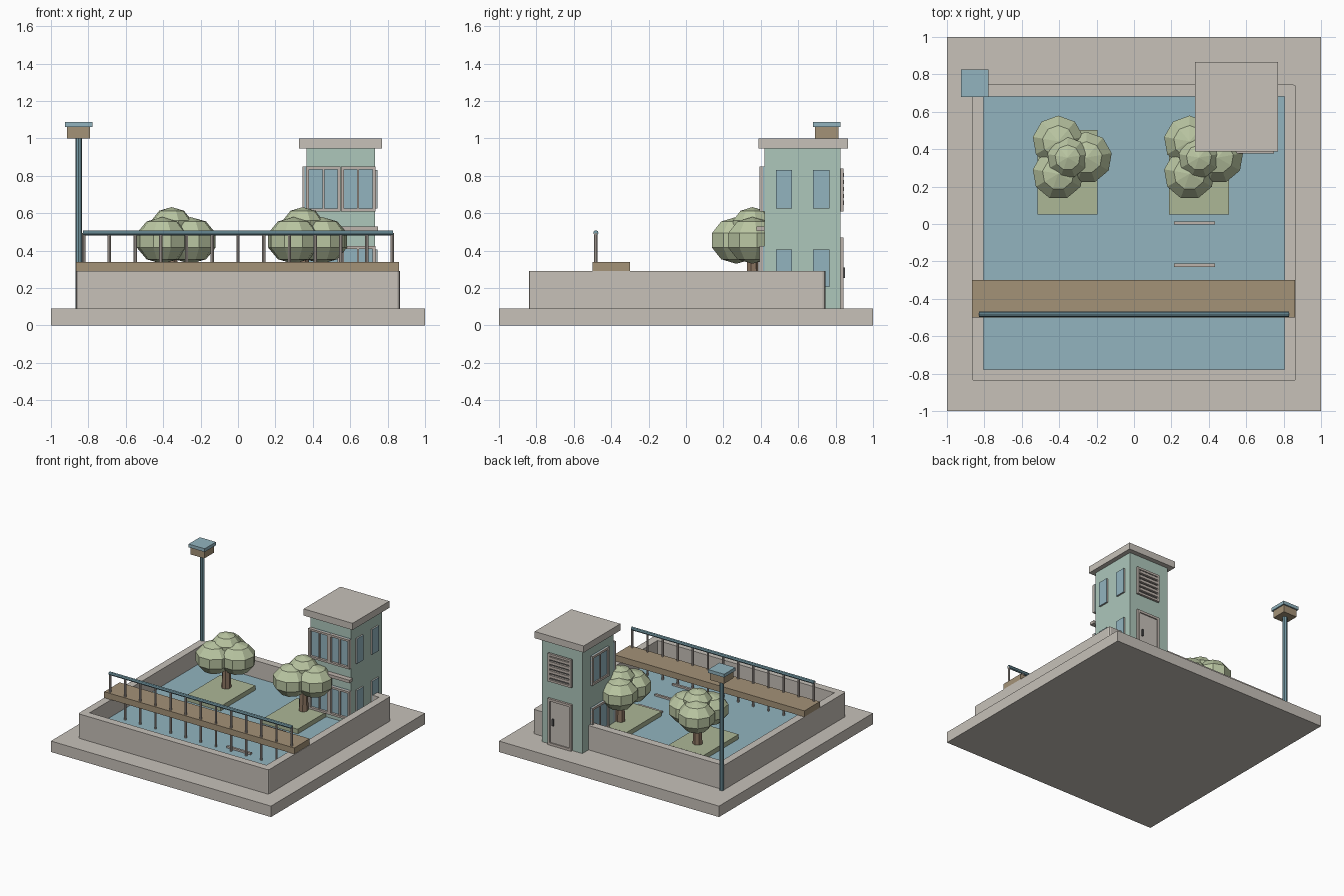
import bpy, bmesh, math
from mathutils import Matrix

if "Cube" in bpy.data.objects:
    bpy.data.objects.remove(bpy.data.objects["Cube"])


def material(name, rgb):
    m = bpy.data.materials.new(name)
    lin = [((c / 255 + 0.055) / 1.055) ** 2.4 for c in rgb]
    m.diffuse_color = (*lin, 1)
    m.use_nodes = True
    m.node_tree.nodes["Principled BSDF"].inputs["Base Color"].default_value = m.diffuse_color
    return m


STONE = material("stone", (199, 193, 185))
WATER = material("water_blue", (146, 180, 191))
WALL = material("pale_green_wall", (173, 199, 187))
WOOD = material("wood", (164, 146, 119))
BARK = material("bark", (140, 118, 98))
LEAF = material("leaf", (186, 198, 162))
GRASS = material("grass", (172, 183, 150))
TRIM = material("trim", (190, 180, 172))
METAL = material("blue_metal", (120, 158, 170))
DARK = material("dark_grey", (92, 92, 92))


def finish(name, bm, *mats):
    me = bpy.data.meshes.new(name)
    bm.to_mesh(me)
    bm.free()
    for m in mats:
        me.materials.append(m)
    ob = bpy.data.objects.new(name, me)
    bpy.context.collection.objects.link(ob)
    return ob


def box_bm(x0, x1, y0, y1, z0, z1):
    bm = bmesh.new()
    mat = Matrix.Translation(((x0 + x1) / 2, (y0 + y1) / 2, (z0 + z1) / 2))
    mat = mat @ Matrix.Diagonal((abs(x1 - x0), abs(y1 - y0), abs(z1 - z0), 1))
    bmesh.ops.create_cube(bm, size=1, matrix=mat)
    return bm


def box(name, mat, *b):
    return finish(name, box_bm(*b), mat)


def cone(name, mat, x, y, z0, z1, r0, r1, sides):
    bm = bmesh.new()
    bmesh.ops.create_cone(bm, cap_ends=True, segments=sides, radius1=r0, radius2=r1,
                          depth=z1 - z0, matrix=Matrix.Translation((x, y, (z0 + z1) / 2)))
    return finish(name, bm, mat)


# Base slab
box("base_slab", STONE, -1, 1, -1, 1, 0, 0.09)

# Basin: inset top pushed down becomes the water surface
bm = box_bm(-0.866, 0.866, -0.84, 0.745, 0.09, 0.29)
bm.faces.ensure_lookup_table()
outer = [e for e in bm.edges if abs(e.verts[0].co.z - e.verts[1].co.z) > 0.1]
top = max(bm.faces, key=lambda f: f.calc_center_median().z)
bmesh.ops.inset_region(bm, faces=[top], thickness=0.088)
water = bmesh.ops.extrude_discrete_faces(bm, faces=[top])["faces"][0]
bmesh.ops.translate(bm, verts=water.verts, vec=(0, 0, -0.14))
water.material_index = 1
bmesh.ops.bevel(bm, geom=outer, offset=0.015, segments=2, affect='EDGES', profile=0.5)
finish("basin", bm, STONE, WATER)

# Footbridge with posts through the deck and a single handrail
box("bridge_deck", WOOD, -0.866, 0.862, -0.5, -0.3, 0.29, 0.34)
for i in range(13):
    cone("bridge_post", TRIM, -0.825 + i * 0.1375, -0.482, 0.15, 0.495, 0.009, 0.009, 8)
bm = bmesh.new()
bmesh.ops.create_cone(bm, cap_ends=True, segments=8, radius1=0.014, radius2=0.014, depth=1.66,
                      matrix=Matrix.Translation((0, -0.482, 0.495)) @ Matrix.Rotation(math.pi / 2, 4, 'Y'))
finish("bridge_handrail", bm, METAL)

# Stepping bars in the water
for y in (0.005, -0.22, -0.445):
    box("water_bar", TRIM, 0.213, 0.432, y - 0.009, y + 0.009, 0.15, 0.165)

# Grass islands with low-poly trees
for cx in (-0.355, 0.347):
    box("grass_island", GRASS, cx - 0.16, cx + 0.16, 0.052, 0.503, 0.15, 0.188)
    cone("tree_trunk", BARK, cx, 0.355, 0.185, 0.42, 0.038, 0.028, 7)
    lobes = [(0.1 * math.cos(a), 0.1 * math.sin(a), 0.455, 0.145, 0.125)
             for a in (0, math.tau / 3, -math.tau / 3)]
    lobes.append((0, 0, 0.53, 0.115, 0.103))
    for dx, dy, z, r, rz in lobes:
        bm = bmesh.new()
        bmesh.ops.create_uvsphere(bm, u_segments=9, v_segments=5, radius=1,
                                  matrix=Matrix.Translation((cx + dx, 0.355 + dy, z))
                                  @ Matrix.Diagonal((r, r, rz, 1)))
        finish("tree_foliage", bm, LEAF)

# Tower body and roof
X0, X1, Y0, Y1 = 0.365, 0.732, 0.42, 0.825
box("tower_body", WALL, X0, X1, Y0, Y1, 0.09, 0.945)
box("tower_roof", STONE, 0.325, 0.77, 0.388, 0.865, 0.945, 1.0)


def plate(name, mat, side, a0, a1, z0, z1, d0, d1):
    """Box on a tower side, between distances d0 and d1 from the wall."""
    if side == 'front':
        box(name, mat, a0, a1, Y0 - d1, Y0 - d0, z0, z1)
    elif side == 'back':
        box(name, mat, a0, a1, Y1 + d0, Y1 + d1, z0, z1)
    elif side == 'left':
        box(name, mat, X0 - d1, X0 - d0, a0, a1, z0, z1)
    else:
        box(name, mat, X1 + d0, X1 + d1, a0, a1, z0, z1)


def frame(name, side, a0, a1, z0, z1, w, d, mullion=False):
    plate(name, TRIM, side, a0, a0 + w, z0, z1, 0, d)
    plate(name, TRIM, side, a1 - w, a1, z0, z1, 0, d)
    plate(name, TRIM, side, a0 + w, a1 - w, z0, z0 + w, 0, d)
    plate(name, TRIM, side, a0 + w, a1 - w, z1 - w, z1, 0, d)
    if mullion:
        m = (a0 + a1) / 2
        plate(name, TRIM, side, m - w / 3, m + w / 3, z0 + w, z1 - w, 0, d * 0.8)


# Framed windows on the front and left, plain ones on the right
for z0, z1 in ((0.61, 0.85), (0.19, 0.425)):
    for a in (0.364, 0.55):
        plate("window_glass", WATER, 'front', a, a + 0.185, z0, z1, 0, 0.009)
        frame("window_frame", 'front', a, a + 0.185, z0, z1, 0.016, 0.028, True)
    plate("window_glass", WATER, 'left', 0.5, 0.72, z0, z1, 0, 0.009)
    frame("window_frame", 'left', 0.5, 0.72, z0, z1, 0.018, 0.02, True)
    for a in (0.48, 0.68):
        plate("window_backing", TRIM, 'right', a, a + 0.087, z0 + 0.015, z1 - 0.02, 0, 0.008)
        plate("window_glass", WATER, 'right', a, a + 0.087, z0 + 0.015, z1 - 0.02, 0.008, 0.014)
plate("front_ledge", TRIM, 'front', 0.355, 0.748, 0.505, 0.53, 0, 0.042)

# Louvre and door on the back
plate("louvre_backing", DARK, 'back', 0.455, 0.67, 0.61, 0.84, 0, 0.004)
frame("louvre_frame", 'back', 0.455, 0.67, 0.61, 0.84, 0.018, 0.018)
for i in range(5):
    z = 0.645 + i * 0.037
    plate("louvre_slat", TRIM, 'back', 0.473, 0.652, z, z + 0.022, 0.004, 0.02)
plate("door", STONE, 'back', 0.46, 0.665, 0.09, 0.465, 0, 0.009)
frame("door_frame", 'back', 0.455, 0.67, 0.09, 0.47, 0.02, 0.018)
plate("door_handle", DARK, 'back', 0.615, 0.627, 0.255, 0.31, 0.009, 0.024)

# Lamp post
LX, LY = -0.852, 0.753
cone("lamp_pole", METAL, LX, LY, 0.09, 1.0, 0.018, 0.018, 8)
box("lamp_box", WOOD, LX - 0.062, LX + 0.062, LY - 0.062, LY + 0.062, 1.0, 1.062)
box("lamp_cap", WATER, LX - 0.073, LX + 0.073, LY - 0.073, LY + 0.073, 1.06, 1.087)
